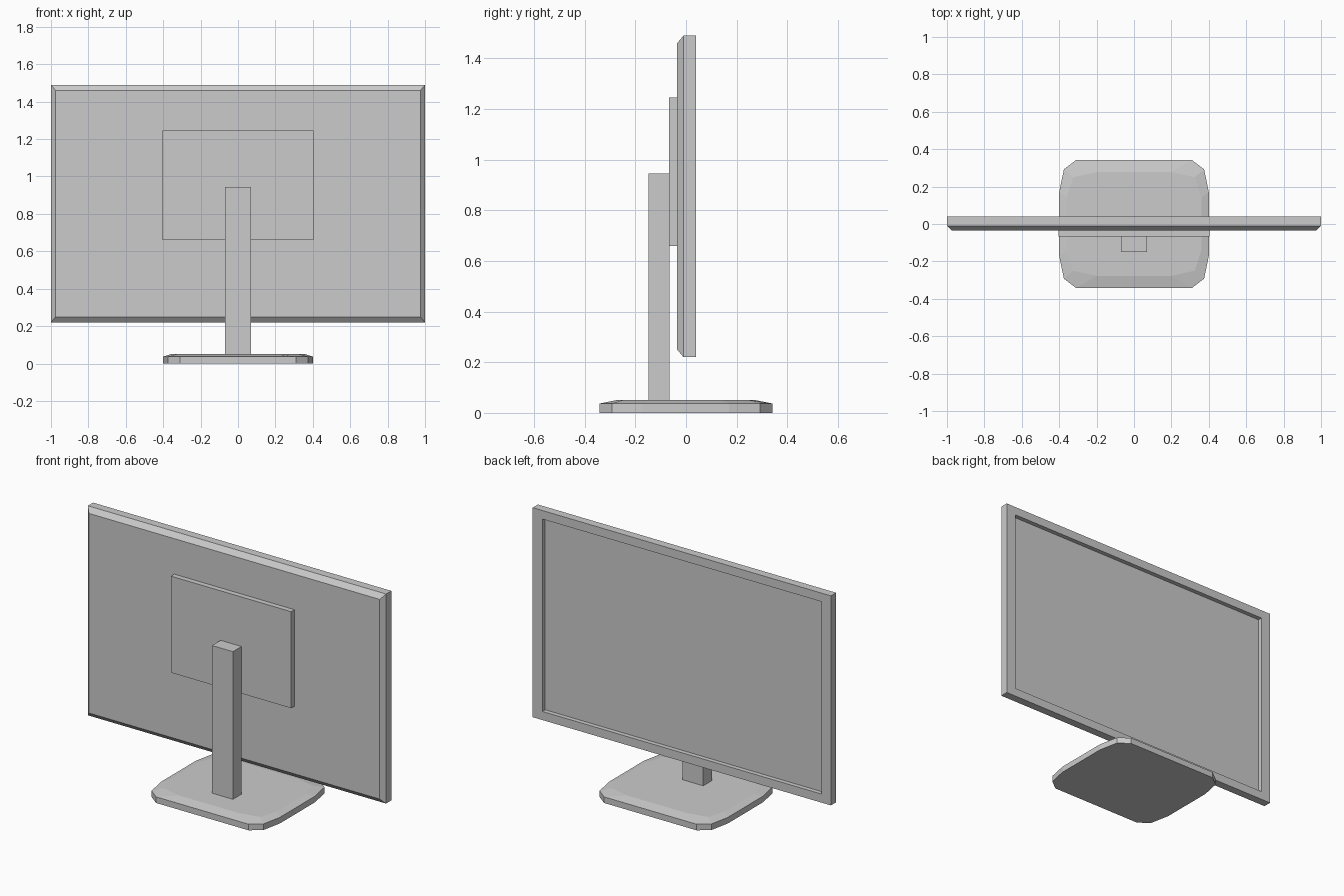
import bpy, bmesh

if "Cube" in bpy.data.objects:
    bpy.data.objects.remove(bpy.data.objects["Cube"])


def loft(name, rings):
    """Closed solid skinned through matching rings of points, capped at both ends."""
    bm = bmesh.new()
    loops = [[bm.verts.new(p) for p in ring] for ring in rings]
    n = len(loops[0])
    for a, b in zip(loops, loops[1:]):
        for i in range(n):
            j = (i + 1) % n
            bm.faces.new((a[i], a[j], b[j], b[i]))
    bm.faces.new(loops[0][::-1])
    bm.faces.new(loops[-1])
    bmesh.ops.recalc_face_normals(bm, faces=bm.faces)
    mesh = bpy.data.meshes.new(name)
    bm.to_mesh(mesh)
    bm.free()
    obj = bpy.data.objects.new(name, mesh)
    bpy.context.collection.objects.link(obj)
    return obj


def rect(y, x, z0, z1):
    """Upright rectangle, centred on x = 0, at depth y."""
    return [(-x, y, z0), (x, y, z0), (x, y, z1), (-x, y, z1)]


def outline(quarter, z):
    """Flat outline mirrored from the points of one quarter."""
    q = quarter
    half = q + [(x, -y) for x, y in reversed(q)]
    full = half + [(-x, y) for x, y in reversed(half)]
    return [(x, y, z) for x, y in full]


# Display: chamfered back, flat bezel, recessed screen
loft("display", [
    rect(-0.035, 0.975, 0.25, 1.46),
    rect(-0.01, 1.0, 0.22, 1.49),
    rect(0.04, 1.0, 0.22, 1.49),
    rect(0.04, 0.935, 0.272, 1.438),
    rect(0.013, 0.935, 0.272, 1.438),
])

# Mounting plate on the back
loft("mount_plate", [rect(y, 0.403, 0.66, 1.245) for y in (-0.067, -0.035)])

# Upright neck
loft("neck", [rect(y, 0.07, 0.045, 0.945) for y in (-0.149, -0.065)])

# Base: cut-corner foot with a shallow sloped rim
foot = [(0.31, 0.342), (0.375, 0.292), (0.40, 0.17)]
top = [(0.20, 0.277), (0.325, 0.25), (0.36, 0.14)]
loft("base", [outline(foot, 0.0), outline(foot, 0.037), outline(top, 0.05)])
